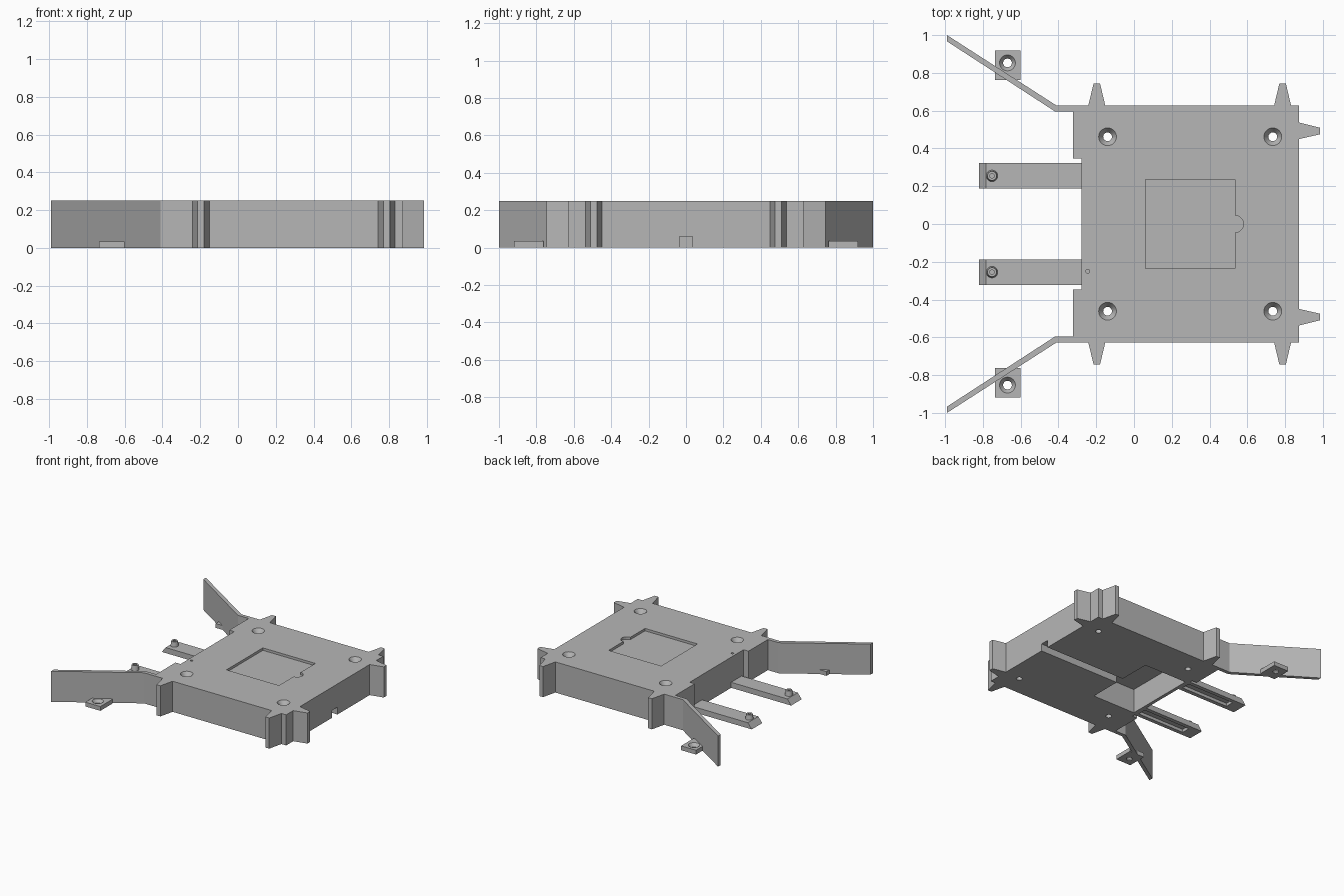
import bpy, bmesh, math
from mathutils import Matrix

if "Cube" in bpy.data.objects:
    bpy.data.objects.remove(bpy.data.objects["Cube"], do_unlink=True)

H = 0.25  # full wall height

grey = bpy.data.materials.new("plain_grey")
grey.use_nodes = True
grey.diffuse_color = (0.47, 0.47, 0.47, 1)
grey.node_tree.nodes["Principled BSDF"].inputs["Base Color"].default_value = (0.47, 0.47, 0.47, 1)


def finish(name, bm):
    bmesh.ops.recalc_face_normals(bm, faces=bm.faces)
    mesh = bpy.data.meshes.new(name)
    bm.to_mesh(mesh)
    bm.free()
    mesh.materials.append(grey)
    obj = bpy.data.objects.new(name, mesh)
    bpy.context.collection.objects.link(obj)
    return obj


def prism(name, points, z0, z1):
    """Extrude an outline in the ground plane from z0 to z1."""
    bm = bmesh.new()
    face = bm.faces.new([bm.verts.new((x, y, z0)) for x, y in points])
    ext = bmesh.ops.extrude_face_region(bm, geom=[face])
    verts = [g for g in ext["geom"] if isinstance(g, bmesh.types.BMVert)]
    bmesh.ops.translate(bm, verts=verts, vec=(0, 0, z1 - z0))
    return finish(name, bm)


def box(name, x0, x1, y0, y1, z0, z1):
    return prism(name, [(x0, y0), (x1, y0), (x1, y1), (x0, y1)], z0, z1)


def cone(name, x, y, z0, z1, r0, r1):
    bm = bmesh.new()
    bmesh.ops.create_cone(bm, cap_ends=True, segments=32, radius1=r0, radius2=r1, depth=z1 - z0,
                          matrix=Matrix.Translation((x, y, (z0 + z1) / 2)))
    return finish(name, bm)


def cut(target, cutters):
    """Subtract the cutters, then discard them."""
    for c in cutters:
        c.hide_render = True
        mod = target.modifiers.new("cut", "BOOLEAN")
        mod.operation = "DIFFERENCE"
        mod.solver = "EXACT"
        mod.object = c
    bpy.context.view_layer.update()
    deps = bpy.context.evaluated_depsgraph_get()
    mesh = bpy.data.meshes.new_from_object(target.evaluated_get(deps))
    target.modifiers.clear()
    target.data = mesh
    for c in cutters:
        bpy.data.objects.remove(c, do_unlink=True)


def screw_hole(x, y, top, r, R, depth):
    """Through hole with a countersink at the top."""
    e = 0.01
    slope = (R - r) / depth
    return [cone("hole_cutter", x, y, -e, top + e, r, r),
            cone("sink_cutter", x, y, top - depth, top + e, r, R + slope * e)]


# Housing outline: half of it, with fins, then mirrored
half = [(0.875, 0.45), (0.985, 0.475), (0.985, 0.51), (0.875, 0.537), (0.875, 0.627)]
for fx in (0.787, -0.197):
    half += [(fx + 0.045, 0.627), (fx + 0.017, 0.745), (fx - 0.017, 0.745), (fx - 0.045, 0.627)]
half += [(-0.41, 0.627), (-0.99, 1.0), (-0.99, 0.967), (-0.42, 0.597),
         (-0.322, 0.597), (-0.322, 0.347), (-0.277, 0.347)]
housing = prism("housing", half + [(x, -y) for x, y in reversed(half)], 0, H)

# Label recess with a finger notch, electronics bay and cable channel
recess = [(0.06, -0.235), (0.535, -0.235)]
for i in range(13):
    a = -math.pi / 2 + math.pi * i / 12
    recess.append((0.535 + 0.045 * math.cos(a), 0.045 * math.sin(a)))
recess += [(0.535, 0.235), (0.06, 0.235)]
cutters = [
    prism("recess_cutter", recess, H - 0.02, H + 0.02),
    box("bay_cutter", -0.25, 0.14, -0.3, 0.3, -0.02, 0.2),
    box("channel_cutter", 0.1, 0.9, -0.035, 0.035, -0.03, 0.06),
    cone("pin_hole_cutter", -0.245, -0.25, H - 0.03, H + 0.02, 0.01, 0.01),
]
for sx in (-0.14, 0.735):
    for sy in (-0.462, 0.462):
        cutters += screw_hole(sx, sy, H, 0.023, 0.047, 0.035)
cut(housing, cutters)

for side, s in (("left", 1), ("right", -1)):
    # Mounting tabs beside the splayed arms
    y0, y1 = sorted((s * 0.762, s * 0.92))
    tab = box(side + "_mounting_tab", -0.735, -0.6, y0, y1, 0, 0.035)
    cut(tab, screw_hole(-0.67, s * 0.853, 0.035, 0.023, 0.042, 0.025))

    # Low support rails with a sloped end and a grooved underside
    y0, y1 = sorted((s * 0.187, s * 0.322))
    rail = box(side + "_rail", -0.82, -0.277, y0, y1, 0, 0.045)
    for v in rail.data.vertices:
        if v.co.x < -0.8 and v.co.z > 0.02:
            v.co.x = -0.785
    cut(rail, [box("groove_cutter", -0.72, -0.29, s * 0.255 - 0.035, s * 0.255 + 0.035, -0.02, 0.025)])

    # Hollow locating peg on each rail
    peg = cone(side + "_rail_peg", -0.752, s * 0.255, 0.04, 0.085, 0.031, 0.024)
    cut(peg, [cone("peg_cutter", -0.752, s * 0.255, 0.05, 0.1, 0.012, 0.012)])
